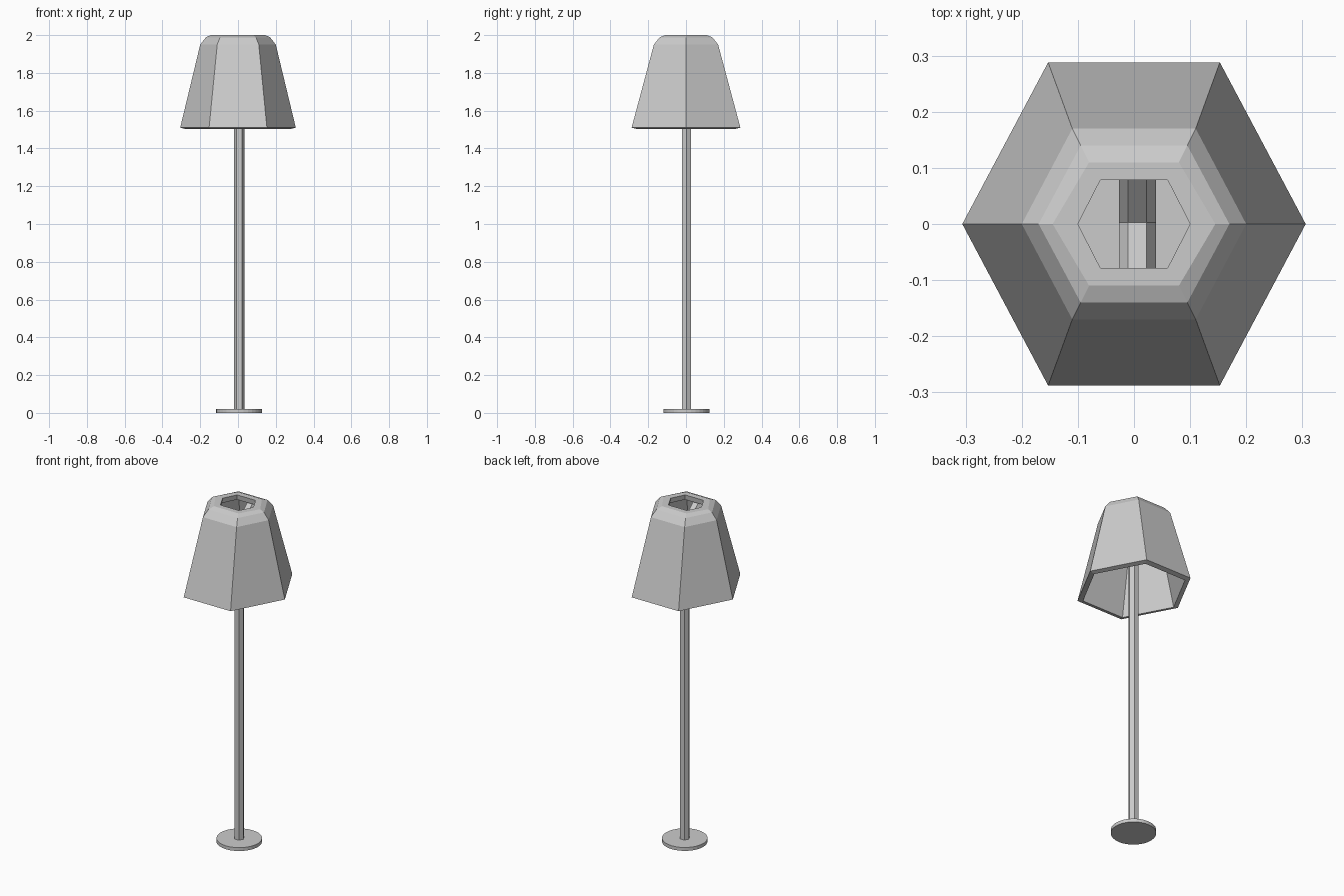
import bpy
import bmesh
from math import pi
from mathutils import Vector, Matrix

cube = bpy.data.objects.get("Cube")
if cube:
    bpy.data.objects.remove(cube, do_unlink=True)

grey = bpy.data.materials.new("plain grey")
grey.use_nodes = True
colour = (0.6, 0.6, 0.6, 1)
grey.diffuse_color = colour
grey.node_tree.nodes["Principled BSDF"].inputs["Base Color"].default_value = colour

CENTRE = Vector((0.006, 0.003, 0))  # the stand sits slightly off the shade axis


def finish(name, bm):
    bmesh.ops.recalc_face_normals(bm, faces=bm.faces[:])
    mesh = bpy.data.meshes.new(name)
    bm.to_mesh(mesh)
    bm.free()
    mesh.materials.append(grey)
    obj = bpy.data.objects.new(name, mesh)
    bpy.context.collection.objects.link(obj)
    return obj


def rod(name, start, end, radius, sides, spin=0):
    """Prism running between two points."""
    axis = end - start
    bm = bmesh.new()
    bmesh.ops.create_cone(
        bm, cap_ends=True, segments=sides, radius1=radius, radius2=radius,
        depth=axis.length,
        matrix=Matrix.Translation((start + end) / 2)
        @ axis.to_track_quat("Z", "X").to_matrix().to_4x4()
        @ Matrix.Rotation(spin, 4, "Z"))
    return finish(name, bm)


# Round base plate
base = rod("base", CENTRE, CENTRE + Vector((0, 0, 0.02)), 0.122, 32)

# Six-sided pole with corners pointing sideways
pole_top = CENTRE + Vector((0, 0, 1.83))
rod("pole", CENTRE + Vector((0, 0, 0.01)), pole_top, 0.028, 6, pi / 6)

# Two arms rising from the pole to the shade, ridge upwards
for side, label in ((-1, "front"), (1, "back")):
    rod(label + "_arm", pole_top, pole_top + Vector((0, side * 0.13, 0.12)),
        0.033, 6, 0)

# Hexagonal hollow shade: tip x, corner x, corner y, height
rings = [
    (0.306, 0.153, 0.288, 1.51),
    (0.20, 0.11, 0.17, 1.95),
    (0.17, 0.095, 0.14, 1.988),
    (0.145, 0.08, 0.11, 2.0),
    (0.10, 0.06, 0.078, 2.0),
    (0.105, 0.063, 0.082, 1.97),
    (0.145, 0.085, 0.118, 1.962),
    (0.17, 0.095, 0.142, 1.94),
    (0.277, 0.138, 0.26, 1.503),
]
bm = bmesh.new()
loops = []
for tip, cx, cy, z in rings:
    outline = [(tip, 0), (cx, cy), (-cx, cy), (-tip, 0), (-cx, -cy), (cx, -cy)]
    loops.append([bm.verts.new((x, y, z)) for x, y in outline])
for lower, upper in zip(loops, loops[1:] + loops[:1]):
    for i in range(6):
        j = (i + 1) % 6
        bm.faces.new((lower[i], lower[j], upper[j], upper[i]))
finish("shade", bm)
